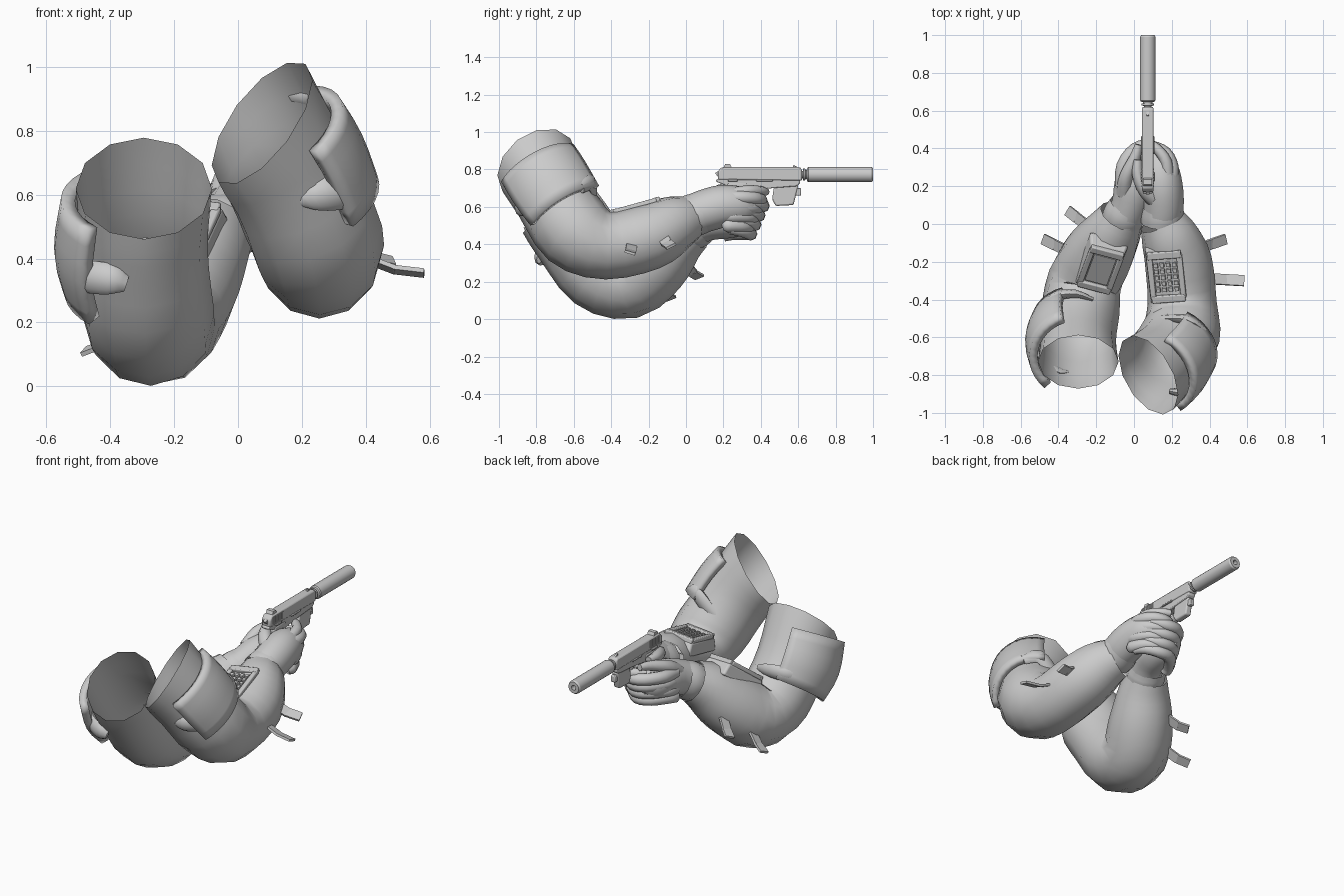
import bpy, bmesh, math
from mathutils import Vector, Matrix

if "Cube" in bpy.data.objects:
    bpy.data.objects.remove(bpy.data.objects["Cube"])

grey = bpy.data.materials.new("plain_grey")
grey.diffuse_color = (0.6, 0.6, 0.6, 1)
grey.use_nodes = True
grey.node_tree.nodes["Principled BSDF"].inputs["Base Color"].default_value = grey.diffuse_color


def finish(name, bm, angle=40, bevel=0, solid=0):
    bmesh.ops.recalc_face_normals(bm, faces=bm.faces)
    me = bpy.data.meshes.new(name)
    bm.to_mesh(me)
    bm.free()
    me.materials.append(grey)
    ob = bpy.data.objects.new(name, me)
    bpy.context.collection.objects.link(ob)
    if solid:
        m = ob.modifiers.new("thickness", 'SOLIDIFY')
        m.thickness, m.offset = solid, 0
    if bevel:
        m = ob.modifiers.new("bevel", 'BEVEL')
        m.width, m.segments = bevel, 2
    bpy.context.view_layer.objects.active = ob
    ob.select_set(True)
    bpy.ops.object.shade_smooth_by_angle(angle=math.radians(angle))
    ob.select_set(False)
    return ob


def spline(pts, steps):
    """Smooth (x, y, z, radius) points."""
    p = [Vector(q) for q in pts]
    p = [2 * p[0] - p[1]] + p + [2 * p[-1] - p[-2]]
    out = []
    for i in range(1, len(p) - 2):
        a, b, c, d = p[i - 1:i + 3]
        for s in range(steps):
            t = s / steps
            out.append(0.5 * (2 * b + (c - a) * t + (2 * a - 5 * b + 4 * c - d) * t * t
                              + (3 * b - a - 3 * c + d) * t ** 3))
    return out + [p[-2]]


def tube(name, pts, sides=12, steps=3, start=None, arc=None, caps=(True, True),
         ref=(1, 0, 0), solid=0, flat=1.0):
    """Sweep a ring (or an arc of one, in degrees) along a path."""
    path = spline(pts, steps)
    bm, rings = bmesh.new(), []
    for i, q in enumerate(path):
        t = (path[min(i + 1, len(path) - 1)] - path[max(i - 1, 0)]).to_3d()
        t.normalize()
        if start and i < steps:
            w = i / steps
            t = (Vector(start).normalized() * (1 - w) + t * w).normalized()
        r = Vector(ref)
        u = (r - t * r.dot(t)).normalized()
        v = t.cross(u)
        a0, a1 = arc or (0, 360)
        n = sides + 1 if arc else sides
        ring = []
        for k in range(n):
            a = math.radians(a0 + (a1 - a0) * k / sides)
            ring.append(bm.verts.new(q.to_3d() + q[3] * (u * math.cos(a) + v * flat * math.sin(a))))
        rings.append(ring)
    for a, b in zip(rings, rings[1:]):
        for k in range(sides):
            j = (k + 1) % len(a)
            bm.faces.new((a[k], a[j], b[j], b[k]))
    if not arc:
        for cap, ring in zip(caps, (rings[0], rings[-1])):
            if cap:
                bm.faces.new(ring)
    return finish(name, bm, 50, solid=solid)


def frame(loc, along=(0, 1, 0), up=(0, 0, 1)):
    """Local y runs along, local z points up."""
    y = Vector(along).normalized()
    x = y.cross(Vector(up)).normalized()
    m = Matrix((x, y, x.cross(y))).transposed().to_4x4()
    m.translation = loc
    return m


def box(name, mat, size, off=(0, 0, 0), bevel=0, taper=1):
    bm = bmesh.new()
    bmesh.ops.create_cube(bm, size=1)
    for v in bm.verts:
        k = taper if v.co.z > 0 else 1
        v.co = Vector((v.co.x * size[0] * k, v.co.y * size[1] * k, v.co.z * size[2])) + Vector(off)
    bm.transform(mat)
    return finish(name, bm, bevel=bevel)


def profile(name, yz, x, width, bevel=0):
    """Extrude a side outline across x."""
    bm = bmesh.new()
    f = bm.faces.new([bm.verts.new((x - width / 2, y, z)) for y, z in yz])
    g = bmesh.ops.extrude_face_region(bm, geom=[f])
    bmesh.ops.translate(bm, verts=[v for v in g['geom'] if isinstance(v, bmesh.types.BMVert)],
                        vec=(width, 0, 0))
    return finish(name, bm, 30, bevel=bevel)


# sleeves, open at the shoulder
tube("right_sleeve", [(.075, -.8, .825, .23), (.165, -.712, .65, .207), (.245, -.59, .47, .212),
     (.255, -.42, .395, .183), (.235, -.2, .44, .178), (.19, -.07, .505, .156), (.145, .02, .54, .122)],
     start=(.73, .42, -.54), caps=(False, False))
tube("left_sleeve", [(-.295, -.73, .62, .213), (-.295, -.615, .43, .2), (-.285, -.47, .25, .208),
     (-.26, -.3, .2, .197), (-.185, -.16, .305, .187), (-.115, -.05, .42, .155), (-.065, .04, .485, .122)],
     start=(0, .74, -.66), caps=(False, False))

# curved upper arm plates on the outer sides, with strap blocks
tube("right_arm_plate", [(.1, -.785, .775, .235), (.155, -.725, .68, .238), (.21, -.645, .56, .228)],
     arc=(-72, 50), solid=.04)
tube("left_arm_plate", [(-.295, -.7, .575, .238), (-.3, -.615, .43, .254), (-.295, -.53, .31, .228)],
     arc=(133, 250), solid=.045)
for name, pts in {
        "right_rear_strap": [(.19, -.885, .59, .025), (.25, -.89, .6, .05), (.33, -.855, .61, .055), (.37, -.79, .62, .045)],
        "right_front_strap": [(.37, -.56, .7, .03), (.29, -.51, .73, .045), (.2, -.5, .66, .045), (.12, -.5, .6, .025)],
        "left_rear_strap": [(-.35, -.785, .32, .025), (-.4, -.785, .335, .048), (-.48, -.74, .345, .05), (-.53, -.67, .36, .035)],
        "left_front_strap": [(-.47, -.42, .44, .03), (-.41, -.38, .46, .045), (-.31, -.37, .46, .04), (-.22, -.4, .44, .02)]}.items():
    tube(name, pts, sides=8, ref=(0, 0, 1), flat=.55)

# forearm control pads: raised base, frame bars, screen and key grid
for side, loc, along, up in (("right", (.175, -.27, .56), (-.1, .9, .25), (-.1, -.25, .9)),
                             ("left", (-.175, -.22, .465), (.28, .75, .6), (-.05, -.6, .8))):
    m = frame(loc, along, up)
    box(side + "_pad_base", m, (.22, .33, .08), (0, 0, -.01), .012, .85)
    for s in (-1, 1):
        box(side + "_pad_rail", m, (.03, .24, .025), (s * .08, 0, .035), .006)
        box(side + "_pad_end", m, (.18, .04, .03), (0, s * .12, .035), .006)
    if side == "right":
        for i in range(4):
            for j in range(5):
                box("right_pad_key", m, (.025, .026, .016), (-.05 + i * .033, -.07 + j * .034, .037), 0, .8)
    else:
        box("left_pad_screen", m, (.12, .18, .01), (0, 0, .033))

# loose fabric tabs on the outer forearms, drooping at the tip
for name, a, b, tilt in (("right_tab_rear", (.4, -.29, .40), (.58, -.3, .355), .3),
                         ("right_tab_front", (.34, -.13, .45), (.485, -.08, .39), -.5),
                         ("left_tab_rear", (-.36, -.14, .18), (-.48, -.08, .11), -.4),
                         ("left_tab_front", (-.26, .0, .29), (-.35, .07, .225), -.4)):
    a, b = Vector(a), Vector(b)
    mid = (a + b) / 2 - Vector((0, 0, .012))
    for p, q in ((a, mid), (mid, b)):
        box(name, frame((p + q) / 2, q - p, (0, tilt, 1)), (.058, (q - p).length + .006, .014))

# hands: palms, cuffs, curled fingers and thumbs
tube("right_palm", [(.145, .0, .545, .1), (.155, .09, .575, .108), (.15, .2, .605, .108),
     (.135, .3, .605, .095), (.11, .37, .6, .06)], flat=1.05, caps=(False, True))
tube("left_palm", [(-.06, .0, .47, .1), (-.02, .1, .52, .1), (.005, .2, .545, .11),
     (.02, .3, .555, .1), (.05, .37, .56, .06)], flat=1.05, caps=(False, True))
tube("right_glove_cuff", [(.147, .0, .543, .112), (.15, .04, .555, .115), (.152, .09, .57, .11)],
     caps=(False, False))
tube("left_glove_cuff", [(-.065, .01, .465, .11), (-.05, .05, .49, .114), (-.03, .09, .51, .106)],
     caps=(False, False))
for i in range(4):
    z, back = .645 - i * .05, i * .022
    tube("right_finger", [(.195, .22, z + .005, .036), (.2, .3 - back, z + .005, .037),
         (.165, .375 - back, z, .035), (.09, .405 - back, z - .01, .032), (.02, .36 - back, z - .01, .027)],
         sides=8, ref=(0, 0, 1))
    z -= .035
    tube("left_finger", [(-.065, .2, z - .01, .036), (-.055, .31 - back, z, .038), (.01, .395 - back, z, .037),
         (.09, .41 - back, z - .005, .035), (.16, .365 - back, z + .01, .031), (.19, .3 - back, z + .02, .026)],
         sides=8, ref=(0, 0, 1))
tube("trigger_finger", [(.18, .22, .665, .034), (.17, .33, .685, .031), (.12, .4, .685, .026),
     (.08, .43, .68, .02)], sides=8, ref=(0, 0, 1))
tube("right_thumb", [(.12, .12, .64, .045), (.06, .18, .68, .04), (.02, .26, .7, .03), (.02, .34, .705, .022)],
     sides=8, ref=(0, 0, 1))
tube("left_thumb", [(-.05, .16, .59, .045), (-.04, .25, .65, .038), (.005, .35, .68, .03), (.025, .42, .69, .02)],
     sides=8, ref=(0, 0, 1))

# pistol
GX = .073
profile("slide", [(.17, .745), (.17, .79), (.19, .812), (.61, .812), (.62, .8), (.62, .74)], GX, .06, .008)
profile("frame", [(.2, .72), (.16, .735), (.165, .75), (.61, .75), (.61, .725), (.59, .71), (.46, .7), (.3, .68)], GX, .05, .005)
profile("grip", [(.22, .73), (.33, .73), (.3, .5), (.18, .51)], GX, .055, .01)
profile("under_barrel_light", [(.47, .705), (.6, .715), (.575, .61), (.48, .605), (.46, .64)], GX, .04, .008)
profile("hammer", [(.18, .75), (.155, .78), (.17, .79), (.2, .765)], GX, .02)
profile("rear_sight", [(.2, .81), (.21, .83), (.235, .83), (.245, .81)], GX, .045)
profile("front_sight", [(.57, .81), (.575, .825), (.6, .81)], GX, .012)
box("light_button", frame((GX, .6, .68)), (.03, .03, .04), bevel=.005)
for s in (-1, 1):
    for i in range(7):
        box("slide_serration", frame((GX + s * .03, .2 + i * .015, .78)), (.008, .007, .045))
    box("safety_lever", frame((GX + s * .03, .25, .742)), (.014, .05, .012), bevel=.003)
    box("slide_stop", frame((GX + s * .03, .42, .742)), (.01, .09, .01), bevel=.003)


def lathe(name, yr):
    """Turned part around the barrel axis."""
    bm = bmesh.new()
    rings = [[bm.verts.new((GX + r * math.cos(k * math.pi / 10), y, .773 + r * math.sin(k * math.pi / 10)))
              for k in range(20)] for y, r in yr]
    for a, b in zip(rings, rings[1:]):
        for k in range(20):
            bm.faces.new((a[k], a[(k + 1) % 20], b[(k + 1) % 20], b[k]))
    bm.faces.new(rings[-1])
    finish(name, bm, 30)


lathe("suppressor", [(.6, .02), (.625, .02), (.627, .032), (.637, .032), (.639, .025), (.645, .025),
                     (.648, .036), (.655, .041), (.99, .041), (1.0, .035), (1.0, .015), (.95, .015)])
